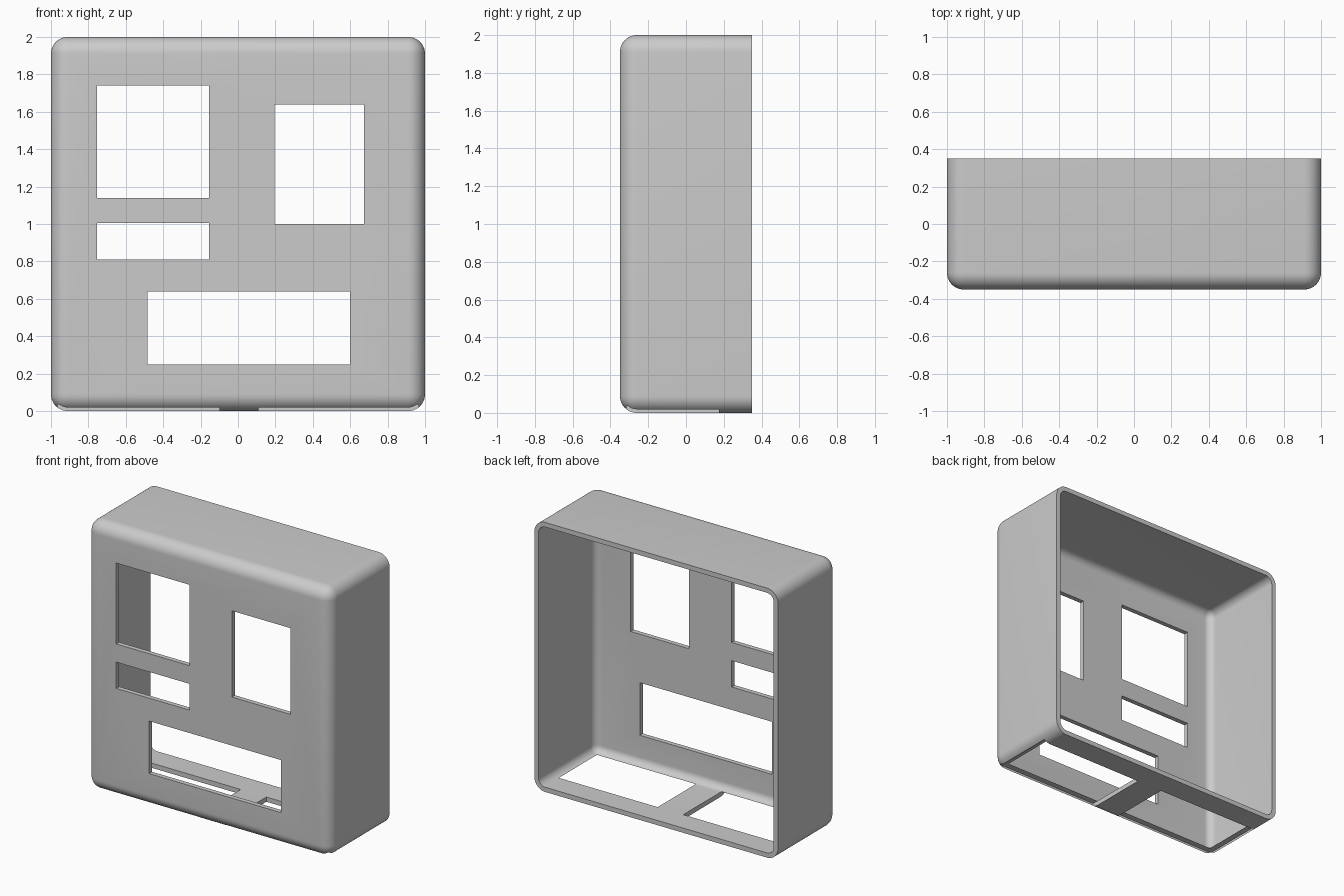
import bpy, bmesh, math
from mathutils import Vector

if "Cube" in bpy.data.objects:
    bpy.data.objects.remove(bpy.data.objects["Cube"])

WALL, RADIUS = 0.035, 0.09
FRONT, BACK = -0.35, 0.35

grey = bpy.data.materials.new("plain grey")
grey.use_nodes = True
grey.diffuse_color = (0.6, 0.6, 0.6, 1)
grey.node_tree.nodes["Principled BSDF"].inputs["Base Color"].default_value = (0.6, 0.6, 0.6, 1)


def box(name, x, y, z, radius=0):
    """Box from (min, max) ranges; a radius rounds every edge but the back rim."""
    bm = bmesh.new()
    bmesh.ops.create_cube(bm, size=1)
    for v in bm.verts:
        v.co = Vector(r[0] if c < 0 else r[1] for c, r in zip(v.co, (x, y, z)))
    if radius:
        edges = [e for e in bm.edges if min(v.co.y for v in e.verts) < y[1] - 0.001]
        bmesh.ops.bevel(bm, geom=edges, offset=radius, segments=10, profile=0.5,
                        affect='EDGES', clamp_overlap=True)
    mesh = bpy.data.meshes.new(name)
    bm.to_mesh(mesh)
    bm.free()
    mesh.materials.append(grey)
    obj = bpy.data.objects.new(name, mesh)
    bpy.context.collection.objects.link(obj)
    return obj


def cut(target, cutter):
    """Subtract the cutter from the target and discard it."""
    cutter.hide_render = True
    mod = target.modifiers.new("cut", 'BOOLEAN')
    mod.operation, mod.solver, mod.object = 'DIFFERENCE', 'EXACT', cutter
    bpy.context.view_layer.objects.active = target
    bpy.ops.object.modifier_apply(modifier=mod.name)
    bpy.data.objects.remove(cutter)


# Rounded shell, hollow and open at the back
case = box("case_shell", (-1, 1), (FRONT, BACK), (0, 2), RADIUS)
inner = 1 - WALL
cut(case, box("hollow", (-inner, inner), (FRONT + WALL, BACK + 0.2),
              (WALL, 2 - WALL), RADIUS - WALL))

# Front panel windows: x range, z range
windows = [
    ((-0.755, -0.155), (1.14, 1.74)),
    ((0.195, 0.675), (1.0, 1.64)),
    ((-0.755, -0.155), (0.81, 1.005)),
    ((-0.485, 0.6), (0.25, 0.64)),
]
for x, z in windows:
    cut(case, box("window_cutter", x, (FRONT - 0.1, FRONT + 2 * WALL), z))

# Floor openings either side of the central bridge
for x in ((-inner, -0.1), (0.11, inner)):
    cut(case, box("floor_cutter", x, (FRONT + WALL, 0.175), (-0.1, WALL + 0.001)))

# Smooth rounded edges, crisp cut edges
bpy.ops.object.select_all(action='DESELECT')
case.select_set(True)
bpy.context.view_layer.objects.active = case
bpy.ops.object.shade_smooth_by_angle(angle=math.radians(30))
